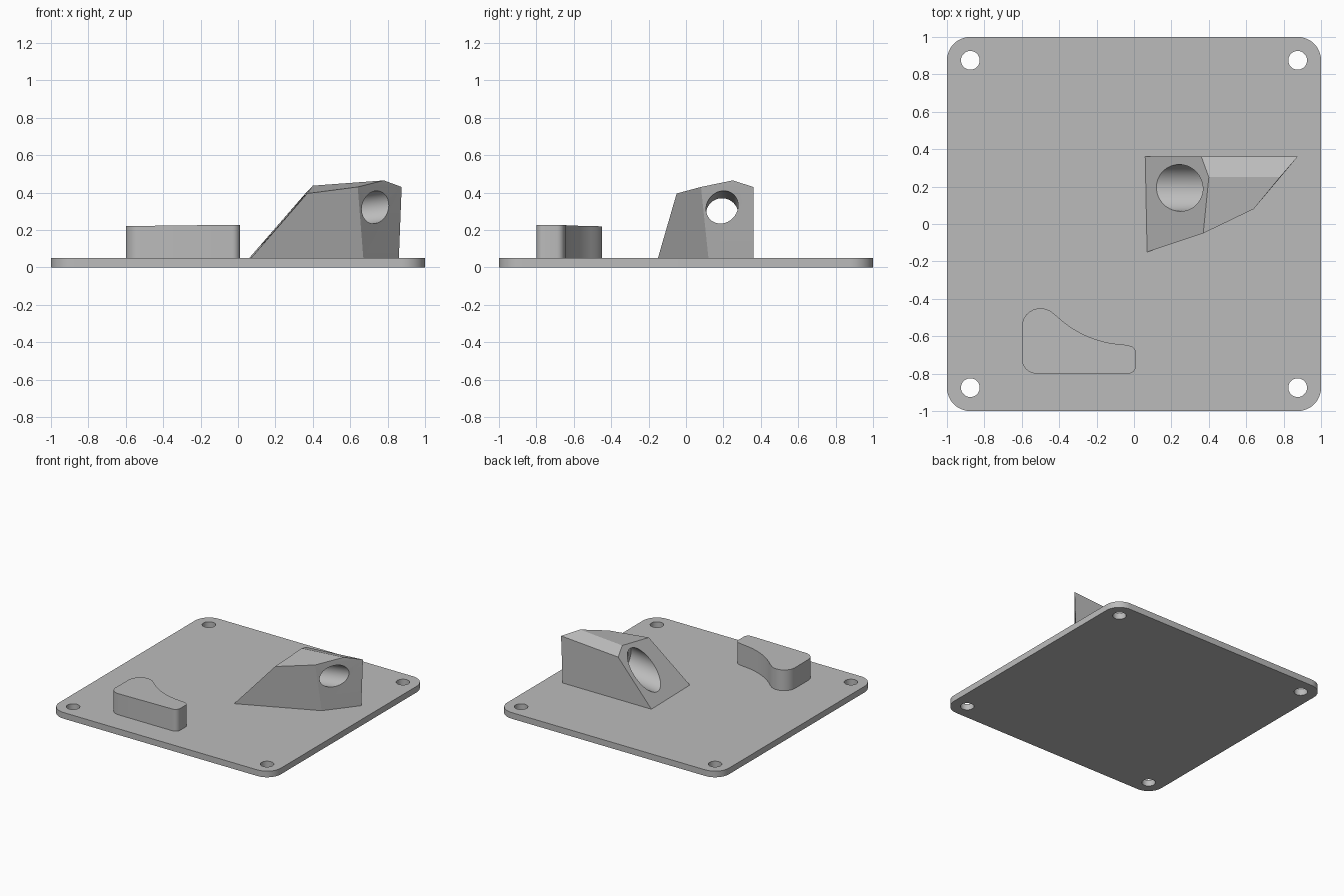
import bpy, bmesh
from math import sin, cos, radians, pi
from mathutils import Vector

if "Cube" in bpy.data.objects:
    bpy.data.objects.remove(bpy.data.objects["Cube"], do_unlink=True)

grey = bpy.data.materials.new("light_grey")
grey.use_nodes = True
colour = (0.5, 0.5, 0.5, 1)
grey.diffuse_color = colour
grey.node_tree.nodes["Principled BSDF"].inputs["Base Color"].default_value = colour


def add_object(name, bm):
    bmesh.ops.recalc_face_normals(bm, faces=bm.faces)
    mesh = bpy.data.meshes.new(name)
    bm.to_mesh(mesh)
    bm.free()
    mesh.materials.append(grey)
    obj = bpy.data.objects.new(name, mesh)
    bpy.context.collection.objects.link(obj)
    return obj


def arc(cx, cy, r, start, end, steps=10):
    angles = [radians(start + (end - start) * i / steps) for i in range(steps + 1)]
    return [(cx + r * cos(a), cy + r * sin(a)) for a in angles]


def prism(name, outline, bottom, top):
    """Extrude an outline upward; top is a height function of x and y."""
    bm = bmesh.new()
    low = [bm.verts.new((x, y, bottom)) for x, y in outline]
    high = [bm.verts.new((x, y, top(x, y))) for x, y in outline]
    bm.faces.new(low)
    bm.faces.new(high)
    n = len(outline)
    for i in range(n):
        j = (i + 1) % n
        bm.faces.new((low[i], low[j], high[j], high[i]))
    return add_object(name, bm)


def drill(target, start, end, radius):
    """Cut a round hole between two points."""
    a, b = Vector(start), Vector(end)
    bm = bmesh.new()
    bmesh.ops.create_cone(bm, cap_ends=True, segments=64, radius1=radius,
                          radius2=radius, depth=(b - a).length)
    bm.transform((b - a).to_track_quat('Z', 'Y').to_matrix().to_4x4())
    bmesh.ops.translate(bm, verts=bm.verts, vec=(a + b) / 2)
    cutter = add_object("hole_cutter", bm)
    cutter.hide_render = True
    mod = target.modifiers.new("hole", 'BOOLEAN')
    mod.operation = 'DIFFERENCE'
    mod.solver = 'EXACT'
    mod.object = cutter
    graph = bpy.context.evaluated_depsgraph_get()
    cut = bpy.data.meshes.new_from_object(target.evaluated_get(graph))
    target.modifiers.clear()
    target.data = cut
    bpy.data.objects.remove(cutter, do_unlink=True)


def smooth(obj):
    bpy.ops.object.select_all(action='DESELECT')
    obj.select_set(True)
    bpy.context.view_layer.objects.active = obj
    bpy.ops.object.shade_smooth_by_angle(angle=radians(20))


# Base plate with rounded corners and four screw holes
base = 0.05
inset = 0.875
corners = [(1, 1), (-1, 1), (-1, -1), (1, -1)]
outline = []
for i, (sx, sy) in enumerate(corners):
    outline += arc(sx * inset, sy * inset, 1 - inset, 90 * i, 90 * i + 90)
plate = prism("base_plate", outline, 0, lambda x, y: base)
for sx, sy in corners:
    drill(plate, (sx * inset, sy * inset, -0.1), (sx * inset, sy * inset, 0.2), 0.05)

# Curved stop block with a gently tilted top
outline = arc(-0.03, -0.69, 0.04, 0, 90, 6)
outline += arc(-0.03, -0.09, 0.555, 270, 226, 16)[1:]
outline += arc(-0.5, -0.55, 0.1, 45, 180)
outline += arc(-0.52, -0.72, 0.08, 180, 270)
outline += arc(-0.03, -0.76, 0.04, 270, 360, 6)
stop = prism("curved_stop", outline, base,
             lambda x, y: 0.223 + 0.012 * (x + 0.3) - 0.008 * (y + 0.63))

# Faceted angled bracket
points = [(0.07, -0.15, base), (0.06, 0.36, base), (0.67, 0.12, base), (0.86, 0.36, base),
          (0.37, -0.05, 0.395), (0.4, 0.25, 0.437), (0.36, 0.36, 0.395),
          (0.64, 0.08, 0.43), (0.78, 0.25, 0.465), (0.875, 0.36, 0.43)]
bm = bmesh.new()
for p in points:
    bm.verts.new(p)
bmesh.ops.convex_hull(bm, input=bm.verts)
bmesh.ops.dissolve_limit(bm, angle_limit=radians(4), verts=bm.verts, edges=bm.edges)
bracket = add_object("angled_bracket", bm)


# Stepped bore: wide from the sloped face, narrow out of the far face
def bore(x):
    return (x, 0.193, 0.258 + 0.132 * (x - 0.25))


drill(bracket, bore(-0.1), bore(0.45), 0.125)
drill(bracket, bore(0.4), bore(1.1), 0.086)

for obj in (plate, stop, bracket):
    smooth(obj)
